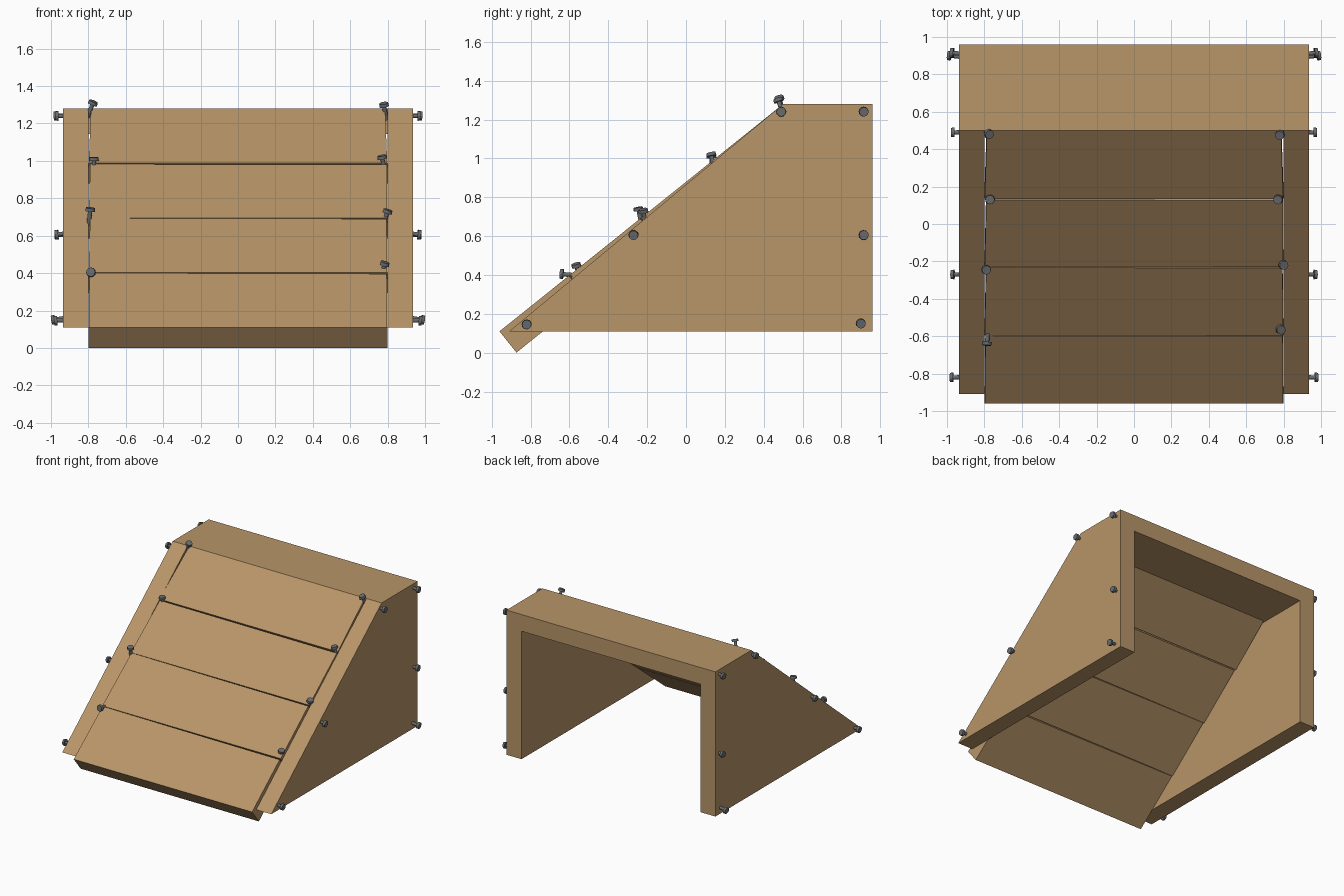
import bpy, bmesh
from mathutils import Vector

if "Cube" in bpy.data.objects:
    bpy.data.objects.remove(bpy.data.objects["Cube"])


def material(name, color):
    m = bpy.data.materials.new(name)
    m.diffuse_color = (*color, 1)
    m.use_nodes = True
    m.node_tree.nodes["Principled BSDF"].inputs["Base Color"].default_value = m.diffuse_color
    return m


WOOD = material("wood", (0.48, 0.30, 0.14))
METAL = material("metal", (0.14, 0.15, 0.16))


def finish(name, bm, mat):
    bmesh.ops.recalc_face_normals(bm, faces=bm.faces)
    mesh = bpy.data.meshes.new(name)
    bm.to_mesh(mesh)
    bm.free()
    mesh.materials.append(mat)
    obj = bpy.data.objects.new(name, mesh)
    bpy.context.collection.objects.link(obj)
    return obj


def prism(name, points, offset, mat=WOOD):
    """Extrude a flat outline along an offset vector."""
    bm = bmesh.new()
    face = bm.faces.new([bm.verts.new(p) for p in points])
    res = bmesh.ops.extrude_face_region(bm, geom=[face], use_keep_orig=True)
    verts = [v for v in res["geom"] if isinstance(v, bmesh.types.BMVert)]
    bmesh.ops.translate(bm, verts=verts, vec=offset)
    return finish(name, bm, mat)


def nail(name, head, direction):
    """Nail with a flat round head centred at head, pointing outwards."""
    bm = bmesh.new()
    for radius, depth, z in ((0.012, 0.08, -0.045), (0.026, 0.018, 0)):
        res = bmesh.ops.create_cone(bm, cap_ends=True, segments=12, radius1=radius,
                                    radius2=radius * 0.92, depth=depth)
        bmesh.ops.translate(bm, verts=res["verts"], vec=(0, 0, z))
    obj = finish(name, bm, METAL)
    obj.rotation_mode = 'QUATERNION'
    obj.rotation_quaternion = Vector(direction).to_track_quat('Z', 'Y')
    obj.location = head


# Side panels
profile = [(-0.91, 0.11), (0.96, 0.11), (0.96, 1.28), (0.50, 1.28)]
for side, label in ((-1, "left"), (1, "right")):
    prism(f"{label}_side_panel", [(side * 0.80, y, z) for y, z in profile],
          (side * 0.135, 0, 0))

# Top board
prism("top_board", [(-0.80, 0.50, 1.28), (0.80, 0.50, 1.28),
                    (0.80, 0.96, 1.28), (-0.80, 0.96, 1.28)], (0, 0, -0.135))

# Sloping front planks, each slightly uneven
foot, crest = Vector((0, -0.96, 0.11)), Vector((0, 0.50, 1.28))
slope = crest - foot
inward = Vector((0, slope.z, -slope.y)).normalized() * 0.14
# left gap, right gap at the upper edge, then left and right inset there
planks = [(0.003, 0.010, 0.006, 0.005), (0.002, 0.008, 0.009, 0.006),
          (0.008, 0.012, 0.010, 0.004), (0, 0, 0.014, 0.014)]
for i, (gl, gr, il, ir) in enumerate(planks):
    low, high = foot + slope * i / 4, foot + slope * (i + 1) / 4
    unit = slope.normalized()
    pts = [low + Vector((-0.798, 0, 0)), low + Vector((0.798, 0, 0)),
           high - unit * gr + Vector((0.80 - ir, 0, 0)),
           high - unit * gl + Vector((-0.80 + il, 0, 0))]
    prism(f"front_plank_{i + 1}", pts, inward)

# Side nails
side_nails = [(0.49, 1.24, 0.97), (0.915, 1.24, 0.975), (-0.27, 0.605, 0.97),
              (0.915, 0.605, 0.97), (-0.82, 0.145, 0.975), (0.90, 0.15, 0.988)]
for side, label in ((-1, "left"), (1, "right")):
    for i, (y, z, x) in enumerate(side_nails):
        nail(f"{label}_side_nail_{i + 1}", (side * x, y, z),
             (side, 0.1 * (i % 2), -0.08 * (i % 3)))

# Crooked nails at the plank ends
front_nails = [
    ((-0.775, 0.48, 1.31), (0.35, -0.25, 0.9)), ((0.78, 0.475, 1.30), (-0.15, -0.3, 0.9)),
    ((-0.77, 0.13, 1.01), (0, -0.1, 1)), ((0.77, 0.13, 1.02), (-0.2, -0.2, 1)),
    ((-0.79, -0.245, 0.74), (0.1, -0.2, 1)), ((0.80, -0.22, 0.73), (0.3, -0.2, 1)),
    ((-0.787, -0.64, 0.405), (-0.1, -1, 0.1)), ((0.785, -0.565, 0.45), (0.25, -0.25, 0.9)),
]
for i, (head, direction) in enumerate(front_nails):
    nail(f"front_nail_{i + 1}", head, direction)
